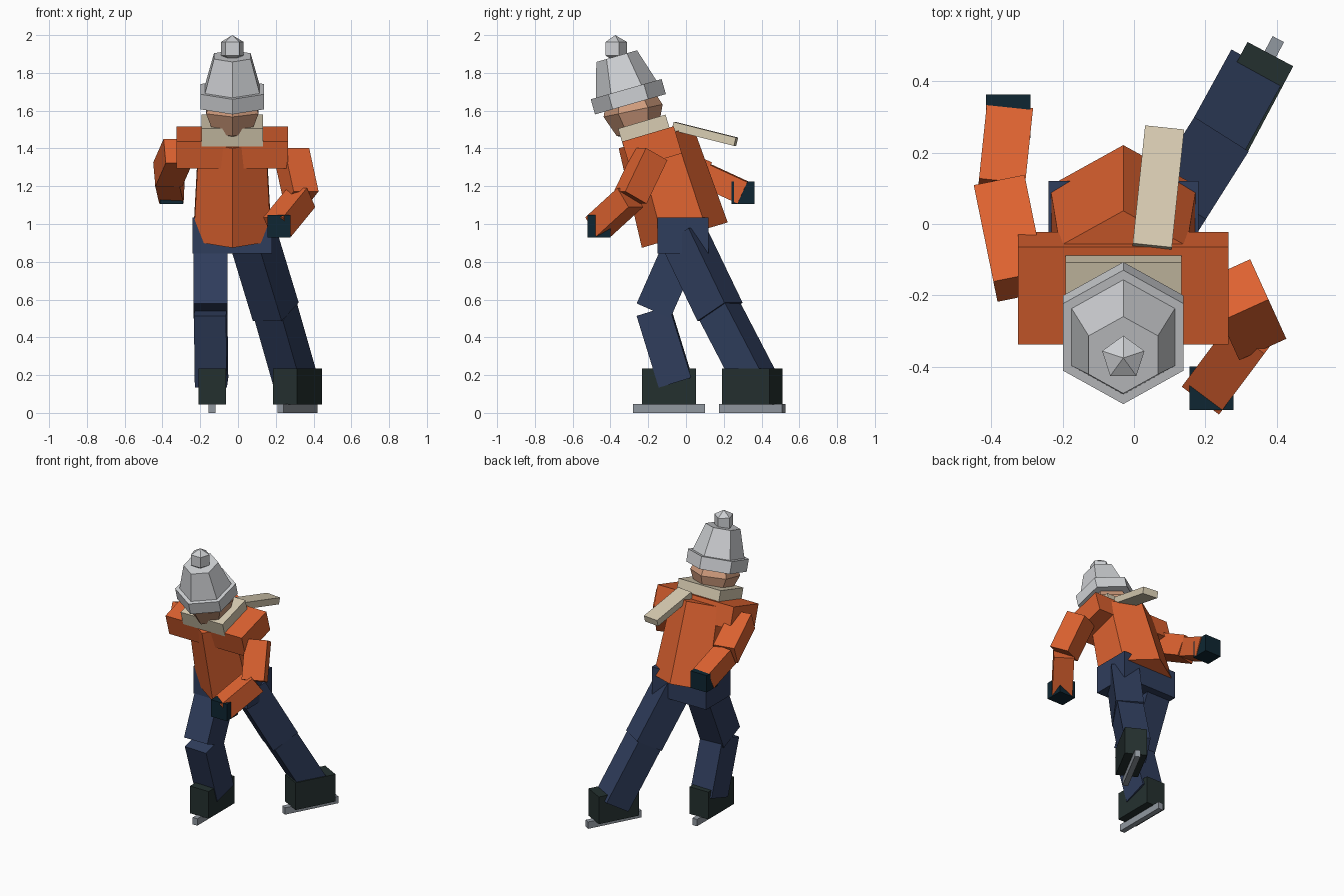
import bpy, bmesh
from math import sin, cos, pi, radians
from mathutils import Matrix, Vector

cube = bpy.data.objects.get("Cube")
if cube:
    bpy.data.objects.remove(cube)


def material(name, r, g, b):
    def lin(c):
        c /= 255
        return c / 12.92 if c <= 0.04045 else ((c + 0.055) / 1.055) ** 2.4
    color = (lin(r), lin(g), lin(b), 1)
    mat = bpy.data.materials.new(name)
    mat.use_nodes = True
    mat.diffuse_color = color
    mat.node_tree.nodes["Principled BSDF"].inputs["Base Color"].default_value = color
    return mat


orange = material("orange_jacket", 221, 98, 48)
navy = material("navy_trousers", 47, 61, 92)
skin = material("skin", 208, 156, 125)
wool = material("grey_wool", 206, 208, 211)
cream = material("cream_scarf", 216, 204, 178)
leather = material("dark_boot", 36, 48, 47)
glove = material("dark_teal_glove", 14, 38, 50)
steel = material("steel", 145, 152, 160)


def finish(name, bm, matrix, mat):
    bmesh.ops.recalc_face_normals(bm, faces=bm.faces)
    mesh = bpy.data.meshes.new(name)
    bm.to_mesh(mesh)
    bm.free()
    mesh.materials.append(mat)
    obj = bpy.data.objects.new(name, mesh)
    obj.matrix_world = matrix
    bpy.context.collection.objects.link(obj)


def box(name, center, size, mat, tilt=0, yaw=0):
    bm = bmesh.new()
    bmesh.ops.create_cube(bm, size=1, matrix=Matrix.Diagonal((*size, 1)))
    turn = Matrix.Rotation(radians(yaw), 4, 'Z') @ Matrix.Rotation(radians(tilt), 4, 'X')
    finish(name, bm, Matrix.Translation(center) @ turn, mat)


def limb(name, start, end, width, depth, mat):
    """Box running from start to end, its width kept horizontal."""
    a, b = Vector(start), Vector(end)
    along = (b - a).normalized()
    side = along.cross(Vector((0, 0, 1))).normalized()
    front = along.cross(side)
    turn = Matrix((side, front, along)).transposed().to_4x4()
    bm = bmesh.new()
    bmesh.ops.create_cube(bm, size=1, matrix=Matrix.Diagonal((width, depth, (b - a).length, 1)))
    finish(name, bm, Matrix.Translation((a + b) / 2) @ turn, mat)


def loft(name, center, rings, sides, mat, tilt=0):
    """Stack of (radius, height) rings with a corner towards the back."""
    bm = bmesh.new()
    loops = [[bm.verts.new((r * sin(2 * pi * i / sides), r * cos(2 * pi * i / sides), z))
              for i in range(sides)] for r, z in rings]
    for low, high in zip(loops, loops[1:]):
        for i in range(sides):
            j = (i + 1) % sides
            bm.faces.new((low[i], low[j], high[j], high[i]))
    for loop, ring in ((loops[0], rings[0]), (loops[-1], rings[-1])):
        if ring[0] > 0:
            bm.faces.new(loop)
    bmesh.ops.remove_doubles(bm, verts=bm.verts, dist=0.0001)
    finish(name, bm, Matrix.Translation(center) @ Matrix.Rotation(radians(tilt), 4, 'X'), mat)


def sphere_rings(radius, steps):
    return [(radius * sin(pi * i / steps) if 0 < i < steps else 0,
             -radius * cos(pi * i / steps)) for i in range(steps + 1)]


MID = -0.03    # x of the body's centre line
LEAN = 16.5    # forward lean of the upper body

# Body
box("hips", (MID, -0.015, 0.94), (0.42, 0.27, 0.19), navy)
loft("torso", (MID, -0.083, 1.20), [(0.237, -0.27), (0.205, 0.27)], 6, orange, LEAN)
box("shoulders", (MID, -0.18, 1.405), (0.59, 0.285, 0.15), orange, LEAN)

# Scarf
box("scarf_wrap", (MID, -0.22, 1.495), (0.325, 0.262, 0.098), cream, LEAN)
box("scarf_tail", (0.068, 0.10, 1.477), (0.11, 0.342, 0.045), cream, -14, -6)

# Head and hat
loft("head", (MID, -0.28, 1.60), sphere_rings(0.16, 4), 6, skin, 12)
loft("hat_brim", (MID, -0.294, 1.634), [(0.195, 0), (0.195, 0.083)], 6, wool, 16)
loft("hat_crown", (MID, -0.294, 1.634), [(0.183, 0.03), (0.112, 0.265)], 6, wool, 16)
loft("hat_bobble", (MID, -0.375, 1.928), sphere_rings(0.072, 3), 5, wool)

# Arms: shoulder, elbow, hand
arms = {
    "left": ((0.285, -0.185, 1.37), (0.335, -0.295, 1.14), (0.208, -0.465, 0.985), (0.217, -0.46, 0.988)),
    "right": ((-0.317, -0.175, 1.387), (-0.372, 0.095, 1.262), (-0.35, 0.305, 1.165), (-0.352, 0.302, 1.165)),
}
for side, (shoulder, elbow, wrist, hand) in arms.items():
    limb(side + "_upper_arm", shoulder, elbow, 0.145, 0.14, orange)
    limb(side + "_forearm", elbow, wrist, 0.13, 0.125, orange)
    box(side + "_glove", hand, (0.124, 0.122, 0.118), glove)

# Legs and skates: hip, knee, ankle, boot centre, boot yaw
legs = {
    "left": ((0.08, -0.01, 0.93), (0.2, 0.18, 0.535), (0.31, 0.38, 0.15), (0.315, 0.35), -28),
    "right": ((-0.145, 0, 0.93), (-0.145, -0.172, 0.54), (-0.14, -0.055, 0.16), (-0.137, -0.09), 0),
}
for side, (hip, knee, ankle, (x, y), yaw) in legs.items():
    limb(side + "_thigh", hip, knee, 0.18, 0.195, navy)
    limb(side + "_shin", knee, ankle, 0.17, 0.18, navy)
    box(side + "_boot", (x, y, 0.14), (0.145, 0.285, 0.19), leather, 0, yaw)
    box(side + "_blade", (x, y, 0.024), (0.036, 0.38, 0.048), steel, 0, yaw)
